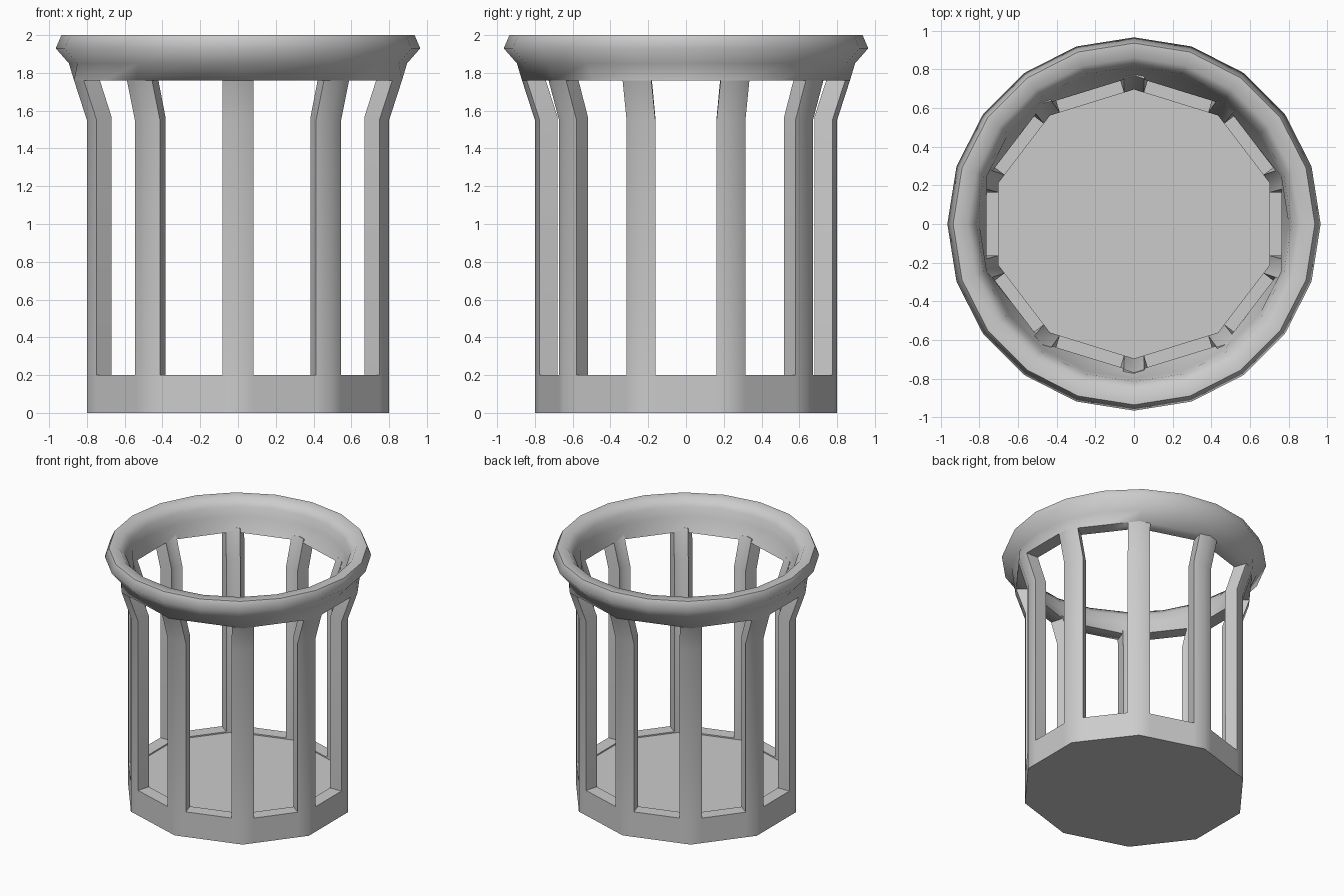
import bpy, bmesh
from math import sin, cos, pi
from mathutils import Vector

if "Cube" in bpy.data.objects:
    bpy.data.objects.remove(bpy.data.objects["Cube"])

N = 10            # sides of the basket
POST = 0.085      # half width of a post measured along each side
THICK = 0.10


def corner(i, r, z):
    a = pi / 2 + 2 * pi * i / N
    return Vector((r * cos(a) / cos(pi / N), r * sin(a), z))


def finish(name, bm, angle=0.75):
    bmesh.ops.remove_doubles(bm, verts=bm.verts, dist=1e-4)
    bmesh.ops.recalc_face_normals(bm, faces=bm.faces)
    me = bpy.data.meshes.new(name)
    bm.to_mesh(me)
    bm.free()
    ob = bpy.data.objects.new(name, me)
    bpy.context.collection.objects.link(ob)
    bpy.ops.object.select_all(action='DESELECT')
    bpy.context.view_layer.objects.active = ob
    ob.select_set(True)
    bpy.ops.object.shade_smooth_by_angle(angle=angle)
    return ob


def add_quads(bm, rings):
    for lo, hi in zip(rings, rings[1:]):
        for k in range(len(lo)):
            j = (k + 1) % len(lo)
            bm.faces.new((lo[k], lo[j], hi[j], hi[k]))


# Slotted wall: a ten-sided band with posts on the corners, flared at the top
levels = [(0.80, 0.0), (0.80, 0.20), (0.80, 1.55), (0.868, 1.76)]
bm = bmesh.new()
for i in range(N):
    cols = []
    for r, z in levels:
        a, b = corner(i, r, z), corner(i + 1, r, z)
        d = (b - a).normalized() * POST
        cols.append([bm.verts.new(p) for p in (a, a + d, b - d, b)])
    for lv in range(3):
        for c in ((0, 1, 2) if lv == 0 else (0, 2)):
            lo, hi = cols[lv], cols[lv + 1]
            bm.faces.new((lo[c], lo[c + 1], hi[c + 1], hi[c]))
wall = finish("slotted_wall", bm)
sol = wall.modifiers.new("thickness", 'SOLIDIFY')
sol.thickness = THICK
sol.offset = -1
sol.use_even_offset = True
bpy.ops.object.modifier_apply(modifier=sol.name)
bpy.ops.object.shade_smooth_by_angle(angle=0.75)

# Solid floor inside the base band
bm = bmesh.new()
rings = [[bm.verts.new(corner(i, 0.71, z)) for i in range(N)] for z in (0.0, 0.19)]
add_quads(bm, rings)
for ring in rings:
    bm.faces.new(ring)
finish("floor", bm)


# Rim: blends the ten-sided wall into a rounded twenty-sided lip
def deca_ring(bm, r, z):
    pts = []
    for i in range(N):
        a, b = corner(i, r, z), corner(i + 1, r, z)
        pts += [bm.verts.new(a), bm.verts.new((a + b) / 2)]
    return pts


def round_ring(bm, r, z):
    return [bm.verts.new((r * cos(pi / 2 + pi * k / N), r * sin(pi / 2 + pi * k / N), z))
            for k in range(2 * N)]


bm = bmesh.new()
outer = deca_ring(bm, 0.868, 1.76)
lip = [round_ring(bm, r, z) for r, z in
       ((0.895, 1.85), (0.965, 1.93), (0.935, 2.0), (0.86, 2.0), (0.815, 1.945), (0.80, 1.87))]
inner = deca_ring(bm, 0.762, 1.76)
add_quads(bm, [outer] + lip + [inner, outer])
finish("rim", bm, 1.15)
